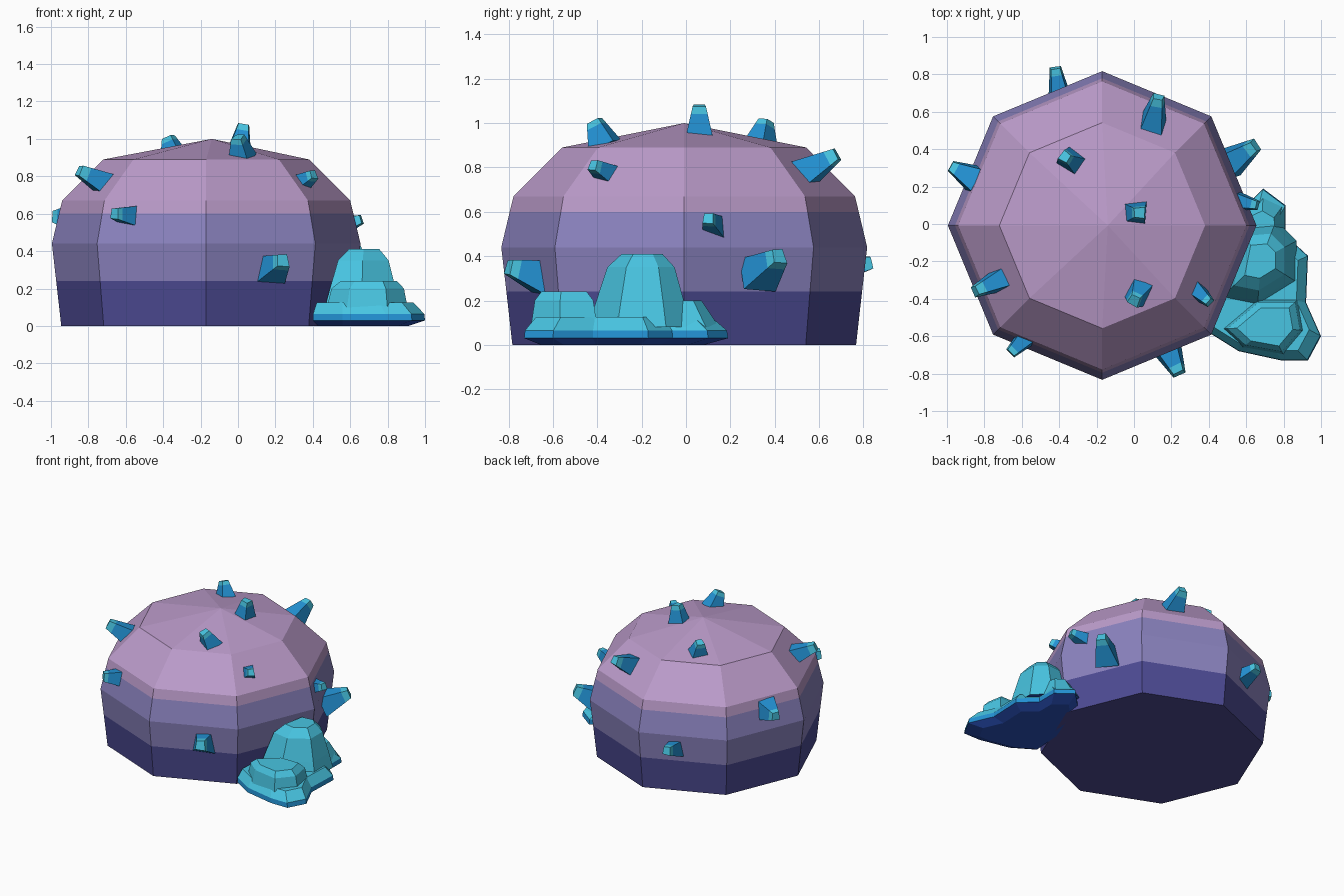
import bpy, bmesh, math
from mathutils import Vector

if "Cube" in bpy.data.objects:
    bpy.data.objects.remove(bpy.data.objects["Cube"])


def mat(name, rgb):
    m = bpy.data.materials.new(name)
    lin = [(c / 255 / 12.92) if c < 11 else ((c / 255 + 0.055) / 1.055) ** 2.4 for c in rgb]
    m.diffuse_color = (*lin, 1)
    m.use_nodes = True
    m.node_tree.nodes["Principled BSDF"].inputs["Base Color"].default_value = m.diffuse_color
    return m


PINK = mat("dusty_pink", (187, 155, 202))
LILAC = mat("lilac", (139, 131, 191))
NAVY = mat("indigo", (77, 75, 148))
CYAN = mat("cyan", (72, 197, 226))
BLUE = mat("bright_blue", (35, 146, 212))
DEEP = mat("deep_blue", (42, 82, 190))


def loft(name, rings, mats, rule):
    """Skin a stack of equal-length rings; a one-point last ring makes an apex."""
    bm = bmesh.new()
    rows = [[bm.verts.new(p) for p in r] for r in rings]
    bm.faces.new(rows[0][::-1])
    for a, b in zip(rows, rows[1:]):
        n = len(a)
        for i in range(n):
            j = (i + 1) % n
            if len(b) == 1:
                bm.faces.new((a[i], a[j], b[0]))
            else:
                bm.faces.new((a[i], a[j], b[j], b[i]))
    if len(rows[-1]) > 1:
        bm.faces.new(rows[-1])
    bmesh.ops.recalc_face_normals(bm, faces=bm.faces[:])
    for f in bm.faces:
        f.material_index = rule(f)
    me = bpy.data.meshes.new(name)
    bm.to_mesh(me)
    bm.free()
    for m in mats:
        me.materials.append(m)
    ob = bpy.data.objects.new(name, me)
    bpy.context.collection.objects.link(ob)
    return ob


# Eight-sided dome with colour bands split at z 0.24 and z 0.60
CX, CY = -0.17, -0.008
profile = [(0.775, 0), (0.802, 0.24), (0.825, 0.44), (0.787, 0.60), (0.77, 0.67), (0.55, 0.89)]
rings = [[(CX + r * math.cos(i * math.pi / 4), CY + r * math.sin(i * math.pi / 4), z)
          for i in range(8)] for r, z in profile]
rings.append([(CX + 0.03, CY, 1.0)])


def band(f):
    z = f.calc_center_median().z
    return 0 if z < 0.24 else 1 if z < 0.6 else 2


loft("dome", rings, [NAVY, LILAC, PINK], band)


# Blunt four-sided spikes: base centre, tip centre, base and tip half widths
def spike(name, base, tip, r0, r1):
    a, b = Vector(base), Vector(tip)
    d = (b - a).normalized()
    a = a - d * 0.03
    u = Vector((-d.y, d.x, 0)).normalized()
    v = d.cross(u)
    rs = []
    for t in (0, 0.78, 1):
        r = r0 + (r1 - r0) * t
        c = a.lerp(b, t)
        rs.append([c + u * (sx * r) + v * (sy * r)
                   for sx, sy in ((-1, -0.85), (1, -1), (0.8, 1), (-0.8, 0.9))])
    loft(name, rs, [BLUE, CYAN],
         lambda f: int((f.calc_center_median() - a).dot(d) > 0.76 * (b - a).length))


spikes = [
    ((-.40, .70, .34), (-.42, .835, .37), .06, .03),
    ((.10, .54, .78), (.13, .68, .86), .075, .03),
    ((-.34, .34, .92), (-.37, .36, 1.01), .065, .028),
    ((-.87, .25, .58), (-.98, .31, .585), .08, .03),
    ((-.70, -.29, .75), (-.85, -.36, .83), .07, .03),
    ((-.59, -.62, .59), (-.66, -.69, .60), .055, .03),
    ((.18, -.67, .31), (.24, -.80, .35), .08, .035),
    ((.02, -.37, .92), (.0, -.41, 1.01), .065, .03),
    ((.01, .06, .96), (.03, .06, 1.08), .065, .03),
    ((.34, -.36, .77), (.405, -.42, .81), .05, .025),
    ((.52, .33, .33), (.65, .42, .40), .085, .035),
    ((.57, .12, .54), (.66, .10, .57), .05, .025),
]
for i, s in enumerate(spikes):
    spike(f"spike_{i + 1}", *s)


# Rocky outcrop at the front right: one outline shrunk towards a centre per level
def rock(name, outline, centre, levels):
    rs = [[(centre[0] + (x - centre[0]) * s, centre[1] + (y - centre[1]) * s, z)
           for x, y in outline] for s, z in levels]

    def rule(f):
        if f.normal.z < -0.3:
            return 0
        return 1 if f.calc_center_median().z < 0.055 else 2
    loft(name, rs, [DEEP, BLUE, CYAN], rule)


rock("outcrop_base",
     [(.40, -.58), (.56, -.68), (.79, -.73), (.93, -.73), (1.0, -.60), (.92, -.42),
      (.93, -.17), (.81, -.06), (.81, .10), (.69, .19), (.55, .05), (.42, -.30)],
     (.55, -.35), [(.80, 0), (1, .03), (.99, .065), (.86, .125)])
rock("outcrop_peak",
     [(.46, -.40), (.66, -.44), (.87, -.31), (.87, -.09), (.76, .02), (.54, .0)],
     (.68, -.19), [(1, .08), (.87, .19), (.66, .35), (.40, .41)])
rock("outcrop_step",
     [(.47, -.56), (.58, -.66), (.80, -.70), (.91, -.57), (.88, -.40), (.66, -.40)],
     (.72, -.55), [(1, .08), (.88, .20), (.68, .24)])
rock("outcrop_end",
     [(.56, -.10), (.81, -.12), (.79, .09), (.69, .15), (.58, .10)],
     (.68, -.06), [(1, .08), (.62, .20)])
